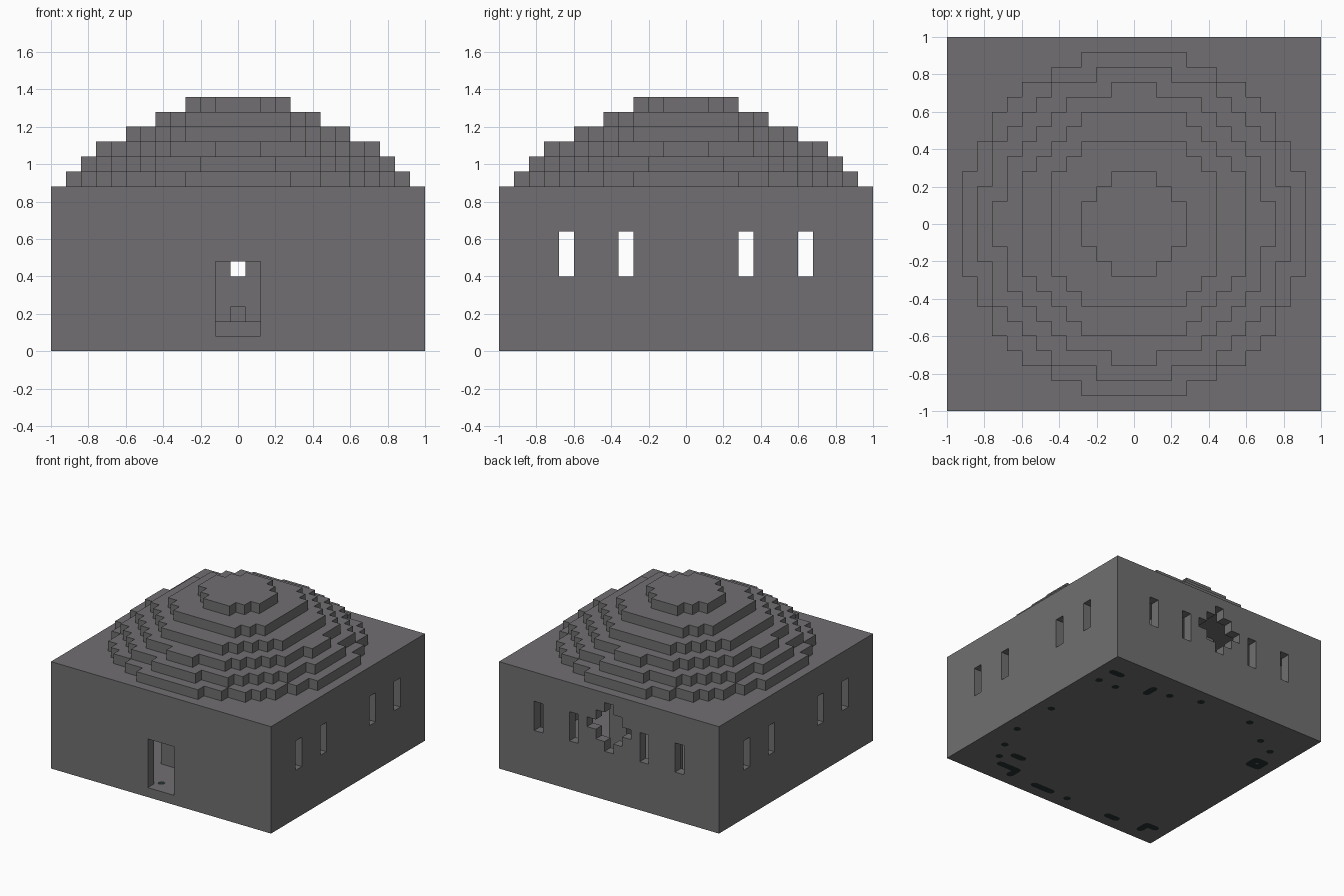
import bpy, bmesh, math
from mathutils import Matrix

if "Cube" in bpy.data.objects:
    bpy.data.objects.remove(bpy.data.objects["Cube"])

C = 0.08   # block size
EPS = 0.002


def material(name, rgb):
    m = bpy.data.materials.new(name)
    m.use_nodes = True
    m.diffuse_color = (*rgb, 1)
    m.node_tree.nodes["Principled BSDF"].inputs["Base Color"].default_value = (*rgb, 1)
    return m


stone = material("grey stone", (0.165, 0.159, 0.166))
dark = material("dark spot", (0.02, 0.03, 0.03))


def finish(name, bm, mat):
    bmesh.ops.recalc_face_normals(bm, faces=bm.faces)
    mesh = bpy.data.meshes.new(name)
    bm.to_mesh(mesh)
    bm.free()
    mesh.materials.append(mat)
    ob = bpy.data.objects.new(name, mesh)
    bpy.context.scene.collection.objects.link(ob)
    return ob


def add_box(bm, x, y, z):
    mid = [(a + b) / 2 for a, b in (x, y, z)]
    size = [b - a for a, b in (x, y, z)]
    bmesh.ops.create_cube(bm, size=1, matrix=Matrix.Translation(mid) @ Matrix.Diagonal((*size, 1)))


def box(name, x, y, z, mat=stone):
    bm = bmesh.new()
    add_box(bm, x, y, z)
    return finish(name, bm, mat)


def cut(target, x, y, z):
    cutter = box("cutter", x, y, z)
    cutter.hide_render = True
    mod = target.modifiers.new("cut", "BOOLEAN")
    mod.operation, mod.solver, mod.object = "DIFFERENCE", "EXACT", cutter
    bpy.context.view_layer.objects.active = target
    bpy.ops.object.modifier_apply(modifier=mod.name)
    bpy.data.objects.remove(cutter)


# Hollow hall with one-block walls
hall = box("hall", (-1, 1), (-1, 1), (EPS, 0.88))
cut(hall, (-0.92, 0.92), (-0.92, 0.92), (C, 0.8))

# Doorway at the front, narrow windows on the sides and back
cut(hall, (-0.12, 0.12), (-1.1, -0.85), (C, 0.48))
for c in (-0.64, -0.32, 0.32, 0.64):
    cut(hall, (-1.1, 1.1), (c - C / 2, c + C / 2), (0.4, 0.64))
    cut(hall, (c - C / 2, c + C / 2), (0.85, 1.1), (0.4, 0.64))

# Stepped diamond window in the back wall
for i in range(3):
    half = C * (i + 0.5)
    cut(hall, (-half, half), (0.85, 1.1), (0.4 + C * i, 0.8 - C * i))


# Dome of stepped round tiers, each outlined on the block grid
def tier(name, r2, z):
    rows = range(-int(math.sqrt(r2)), int(math.sqrt(r2)) + 1)
    right = []
    for j in rows:
        w = (int(math.sqrt(r2 - j * j)) + 0.5) * C
        for y in ((j - 0.5) * C, (j + 0.5) * C):
            if len(right) > 1 and right[-1][0] == w == right[-2][0]:
                right.pop()
            if not right or right[-1] != (w, y):
                right.append((w, y))
    outline = right + [(-x, y) for x, y in reversed(right)]
    bm = bmesh.new()
    face = bm.faces.new([bm.verts.new((x, y, z)) for x, y in outline])
    top = bmesh.ops.extrude_face_region(bm, geom=[face])["geom"]
    bmesh.ops.translate(bm, vec=(0, 0, C), verts=[v for v in top if isinstance(v, bmesh.types.BMVert)])
    finish(name, bm, stone)


for k, r2 in enumerate((132, 107, 84, 59, 35, 11)):
    tier(f"dome_tier_{k + 1}", r2, 0.88 + C * k)

# Interior: pillars, raised step and altar block
for sx in (-1, 1):
    for sy in (-1, 1):
        x, y = 0.2 * sx, 0.52 * sy
        box("pillar", (x - C, x + C), (y - C, y + C), (C, 0.8))
box("altar_step", (-0.28, 0.28), (0.68, 0.92), (C, 0.16))
box("altar_block", (-0.04, 0.04), (0.76, 0.84), (0.16, 0.24))


# Dark spots on the floor, given as block columns; neighbours join up
def spots(name, cells, z):
    bm = bmesh.new()
    for i, j in cells:
        bmesh.ops.create_circle(bm, cap_ends=True, segments=8, radius=0.03,
                                matrix=Matrix.Translation((i * C, j * C, z)))
        for di, dj in ((1, 0), (0, 1)):
            if (i + di, j + dj) in cells:
                w, h = (C / 2, 0.03) if di else (0.03, C / 2)
                m = Matrix.Translation(((i + di / 2) * C, (j + dj / 2) * C, z))
                bmesh.ops.create_grid(bm, x_segments=1, y_segments=1, size=1,
                                      matrix=m @ Matrix.Diagonal((w, h, 1, 1)))
    ob = finish(name, bm, dark)
    ob.data.flip_normals() if (ob.data.polygons[0].normal.z > 0) == (z < C / 2) else None


spots("underside_spots", {
    (11, 10), (10, 10), (11, 8), (9, 8), (6, 9), (6, 10), (4, 10), (1, 11), (11, 1),
    (11, -4), (10, -7), (8, -8), (7, -8), (9, -9), (8, -10), (7, -10), (6, -10), (6, -11),
    (3, -11), (2, -11), (1, -11), (-1, -11), (-6, -11), (-7, -11), (-10, -11), (-10, -10),
    (-11, -10), (-10, 5), (-11, 5), (-10, 6), (-11, 6), (-10, 8), (-8, 9), (-5, 11)}, 0)
spots("doorway_spot", {(-1, -11)}, C + EPS)
